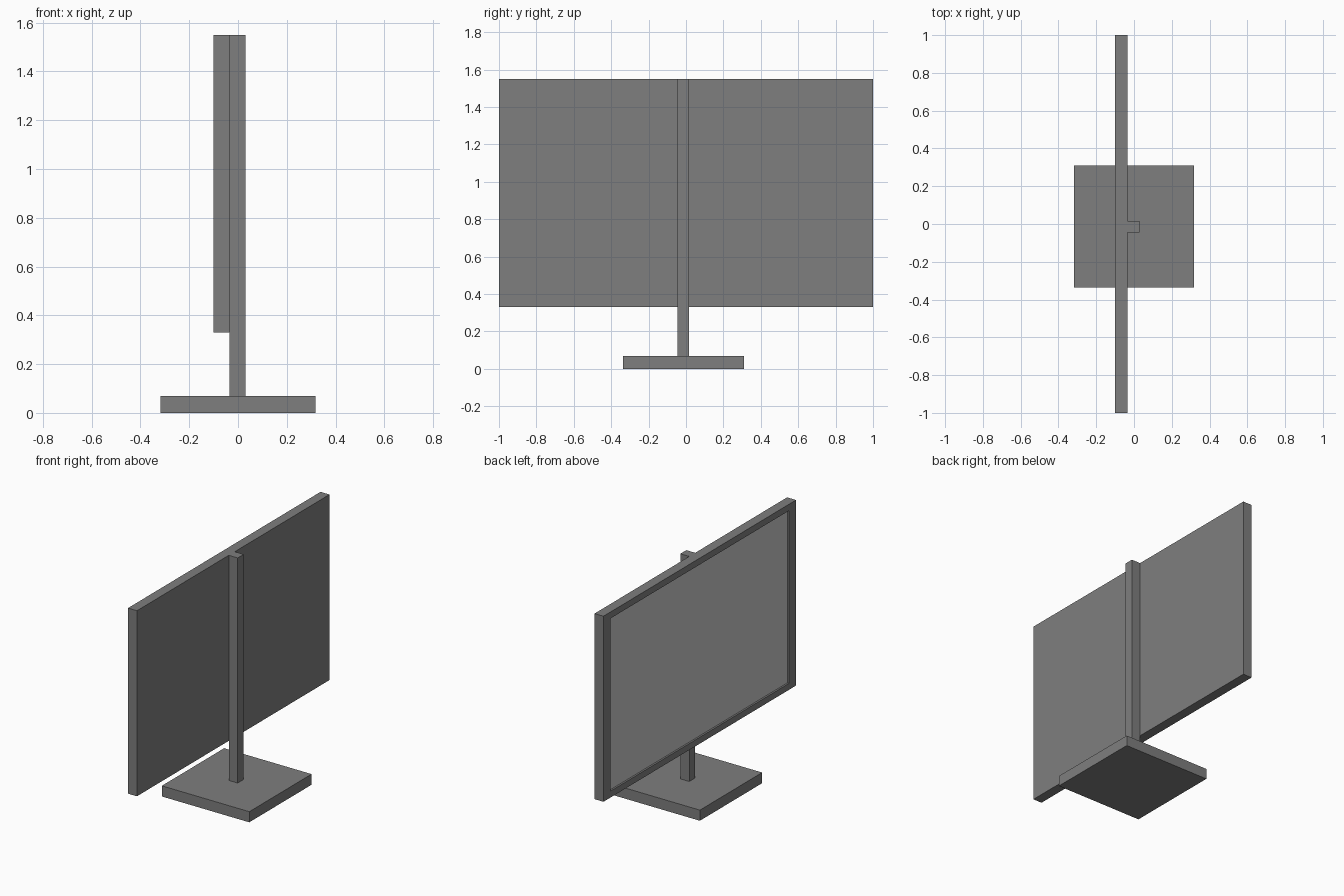
import bpy, bmesh
from mathutils import Vector

cube = bpy.data.objects.get("Cube")
if cube:
    bpy.data.objects.remove(cube, do_unlink=True)


def make_material(name, value):
    mat = bpy.data.materials.new(name)
    mat.use_nodes = True
    colour = (value, value, value, 1)
    mat.diffuse_color = colour
    mat.node_tree.nodes["Principled BSDF"].inputs["Base Color"].default_value = colour
    return mat


casing = make_material("dark grey casing", 0.21)
glass = make_material("light grey screen", 0.57)


def box(name, low, high):
    """Box between two opposite corners."""
    low, high = Vector(low), Vector(high)
    bm = bmesh.new()
    bmesh.ops.create_cube(bm, size=1)
    bmesh.ops.scale(bm, vec=high - low, verts=bm.verts)
    bmesh.ops.translate(bm, vec=(low + high) / 2, verts=bm.verts)
    mesh = bpy.data.meshes.new(name)
    bm.to_mesh(mesh)
    bm.free()
    mesh.materials.append(casing)
    obj = bpy.data.objects.new(name, mesh)
    bpy.context.collection.objects.link(obj)
    return obj


# Stand
box("base", (-0.318, -0.337, 0), (0.318, 0.31, 0.07))
box("pole", (-0.035, -0.046, 0.07), (0.03, 0.016, 1.55))

# Display panel with a shallow recessed screen on its -x face
panel = box("display_panel", (-0.1, -1, 0.33), (-0.035, 1, 1.55))
panel.data.materials.append(glass)
bm = bmesh.new()
bm.from_mesh(panel.data)
screen = next(f for f in bm.faces if f.normal.x < -0.9)
bmesh.ops.inset_individual(bm, faces=[screen], thickness=0.06)
for v in screen.verts:
    v.co.y *= 0.91 / 0.94  # wider border at the sides
bmesh.ops.inset_individual(bm, faces=[screen], thickness=0)
bmesh.ops.translate(bm, vec=(0.012, 0, 0), verts=screen.verts)
screen.material_index = 1
bm.to_mesh(panel.data)
bm.free()
